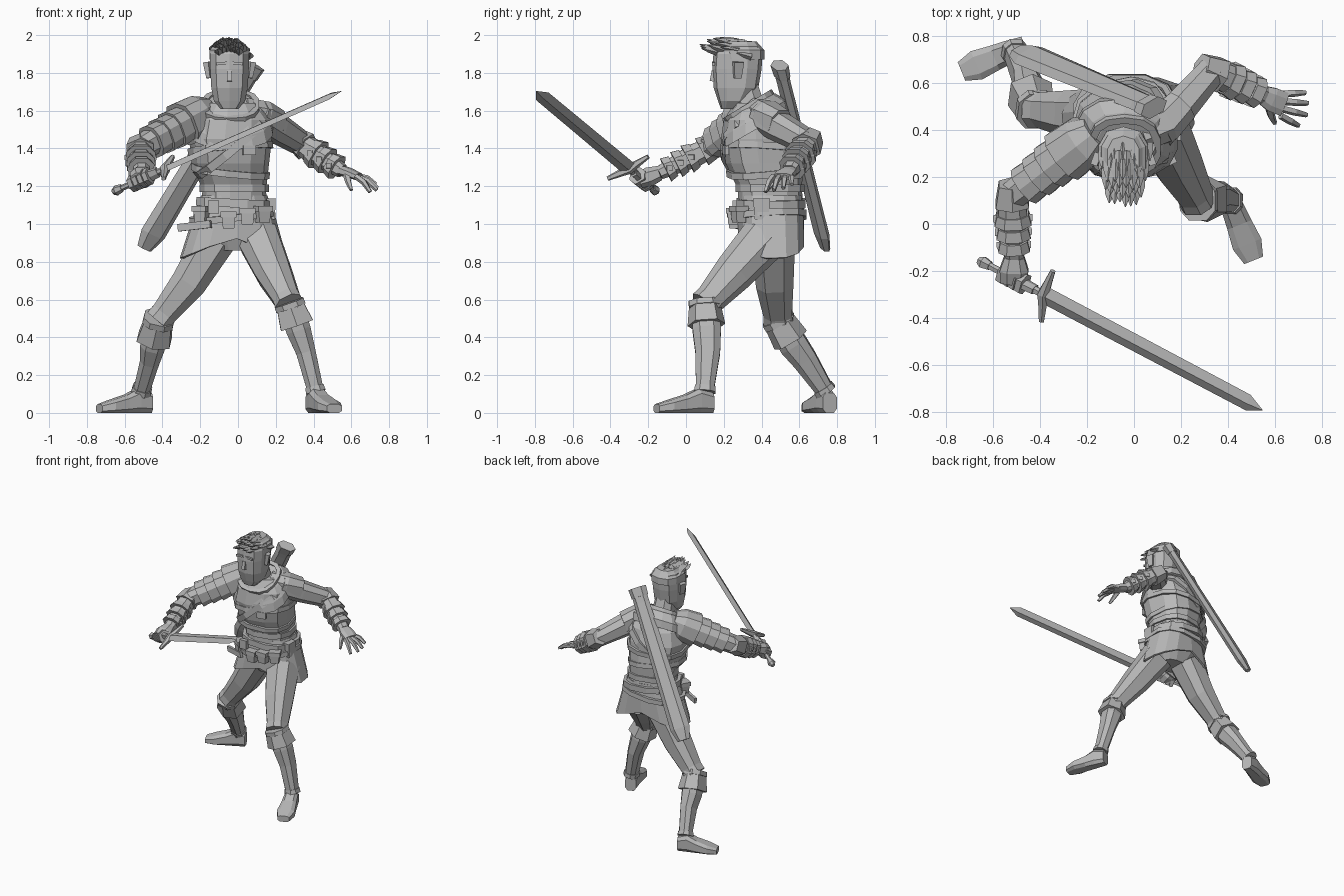
import bpy, bmesh, math, random
from mathutils import Vector, Euler

random.seed(4)
cube = bpy.data.objects.get("Cube")
if cube:
    bpy.data.objects.remove(cube, do_unlink=True)

grey = bpy.data.materials.new("plain_grey")
grey.use_nodes = True
tone = (0.48, 0.48, 0.48, 1)
grey.diffuse_color = tone
grey.node_tree.nodes["Principled BSDF"].inputs["Base Color"].default_value = tone
FORWARD, UP = Vector((0, -1, 0)), Vector((0, 0, 1))


def finish(name, bm):
    bmesh.ops.recalc_face_normals(bm, faces=bm.faces)
    data = bpy.data.meshes.new(name)
    bm.to_mesh(data)
    bm.free()
    data.materials.append(grey)
    obj = bpy.data.objects.new(name, data)
    bpy.context.collection.objects.link(obj)
    return obj


def skin(name, rings, caps=True, loop=False):
    """Join equal rings of points with quads."""
    bm = bmesh.new()
    rows = [[bm.verts.new(p) for p in r] for r in rings]
    pairs = list(zip(rows, rows[1:])) + ([(rows[-1], rows[0])] if loop else [])
    for low, high in pairs:
        for i in range(len(low)):
            j = (i + 1) % len(low)
            bm.faces.new((low[i], low[j], high[j], high[i]))
    if caps and not loop:
        bm.faces.new(rows[0][::-1])
        bm.faces.new(rows[-1])
    return finish(name, bm)


def ring(c, u, v, a, b, n, p=.8, phase=.5):
    """Squared-off ellipse around c."""
    def bend(s):
        return math.copysign(abs(s) ** p, s) if abs(s) > 1e-6 else 0
    turns = [(i + phase) * math.tau / n for i in range(n)]
    return [c + u * a * bend(math.cos(t)) + v * b * bend(math.sin(t)) for t in turns]


def limb(name, path, n=8, ref=FORWARD, along=None, p=.8, phase=.5):
    """Tube through (point, half width, half depth) stations."""
    pts = [Vector(s[0]) for s in path]
    rings = []
    for i, (c, a, b) in enumerate(path):
        t = along or (pts[min(i + 1, len(pts) - 1)] - pts[max(i - 1, 0)])
        t = t.normalized()
        v = (ref - t * ref.dot(t)).normalized()
        rings.append(ring(pts[i], v.cross(t), v, a, b, n, p, phase))
    return skin(name, rings)


def stack(name, rows, n=12, yaw=0, caps=True, p=.8):
    """Level rings given as (x, y, z, half width, half depth)."""
    m = Euler((0, 0, math.radians(yaw))).to_matrix()
    u, v = m.col[0], m.col[1]
    return skin(name, [ring(Vector(r[:3]), u, v, r[3], r[4], n, p) for r in rows], caps)


def band(name, c, rx, ry, h, rot=(0, 0, 0), t=.02, n=12):
    """Flat strap closed around the body."""
    m = Euler([math.radians(a) for a in rot]).to_matrix()
    u, v, w = m.col[0], m.col[1], m.col[2]
    c = Vector(c)
    edges = [(-h, -t), (-h, t), (h, t), (h, -t)]
    return skin(name, [ring(c + w * z / 2, u, v, rx + g / 2, ry + g / 2, n)
                       for z, g in edges], loop=True)


def block(name, c, size, rot=(0, 0, 0), taper=1):
    bm = bmesh.new()
    m = Euler([math.radians(a) for a in rot]).to_matrix()
    bmesh.ops.create_cube(bm, size=1)
    for v in bm.verts:
        k = taper if v.co.z < 0 else 1
        v.co = Vector(c) + m @ Vector((v.co.x * size[0] * k, v.co.y * size[1] * k, v.co.z * size[2]))
    return finish(name, bm)


def between(a, b, t):
    return Vector(a).lerp(Vector(b), t)


# Torso, hips and tunic skirt with a hem that dips at the sides
stack("torso", [(-.02, .45, 1.08, .17, .17), (-.02, .445, 1.18, .165, .165),
                (-.04, .415, 1.32, .2, .2), (-.04, .395, 1.45, .215, .205),
                (-.03, .385, 1.55, .2, .18), (-.03, .37, 1.64, .13, .11)], yaw=12)
stack("hips", [(-.01, .44, .86, .11, .09), (-.01, .45, .95, .19, .14), (-.02, .45, 1.1, .17, .15)])
skirt = stack("tunic_skirt", [(-.02, .45, 1.15, .175, .165), (-.02, .45, 1.05, .215, .175),
                              (-.025, .45, .93, .285, .175)], n=14, yaw=6, caps=False)
for v in skirt.data.vertices:
    if v.co.z < 1:
        v.co.z -= .11 * abs(v.co.x + .025) / .28
rim = skirt.modifiers.new("cloth", "SOLIDIFY")
rim.thickness = .015

# Mantle and collar, tipped forward
lean = Vector((0, -.5, .87))
limb("mantle", [((-.035, .37, 1.5), .225, .205), ((-.04, .365, 1.56), .215, .195),
                ((-.04, .345, 1.615), .165, .15), ((-.04, .335, 1.635), .115, .115)], n=14, along=lean)
band("collar", (-.04, .335, 1.62), .14, .135, .04, (31, 0, 0), .03, 14)
limb("left_shoulder", [((.02, .39, 1.59), .09, .085), ((.13, .43, 1.565), .09, .09),
                       ((.2, .5, 1.53), .078, .08)], ref=UP)

# Chest straps and belts
band("upper_chest_strap", (-.04, .405, 1.4), .212, .207, .035, (-4, -4, 12))
band("lower_chest_strap", (-.04, .42, 1.28), .195, .193, .035, (6, 5, 12))
band("shoulder_strap", (-.035, .4, 1.41), .235, .205, .045, (0, -40, 8))
band("waist_sash", (-.02, .445, 1.19), .17, .169, .04, (0, 0, 12))
band("waist_belt", (-.02, .45, 1.11), .195, .176, .045, (0, 3, 0), .025)
band("slung_belt", (-.03, .445, 1.04), .222, .186, .035, (3, -6, 0), .025)
block("belt_buckle", (-.13, .26, 1.09), (.06, .03, .07))
block("chest_buckle", (.06, .21, 1.39), (.07, .02, .05), (0, 0, 12))
block("belt_tail", (-.23, .29, .99), (.19, .02, .04), (0, -6, -25))
for i, (x, y, z, turn) in enumerate([(.05, .25, 1.04, 0), (.13, .28, 1.05, 25), (-.05, .255, 1.02, 0),
                                     (-.19, .3, 1.05, -30)]):
    block(f"pouch_{i}", (x, y, z), (.075, .065, .085), (0, 0, turn), .8)
    block(f"pouch_lid_{i}", (x, y, z + .03), (.085, .075, .03), (0, 0, turn))
block("left_hip_pouch", (.175, .4, 1.08), (.05, .09, .11), (0, 0, 0), .8)

# Head, ears, nose and brow
limb("neck", [((-.04, .36, 1.54), .09, .09), ((-.045, .3, 1.74), .075, .08)])
stack("head", [(-.045, y, z, a, b) for y, z, a, b in
               [(.225, 1.61, .05, .04), (.25, 1.65, .085, .08), (.265, 1.72, .1, .118),
                (.27, 1.82, .106, .13), (.275, 1.9, .108, .13), (.285, 1.94, .098, .11),
                (.29, 1.965, .06, .07)]], n=10, p=.75)
for side, label in ((1, "left"), (-1, "right")):
    block(f"{label}_ear", (-.045 + side * .112, .275, 1.815), (.03, .055, .085), (0, side * 8, side * 20), .7)
    block(f"{label}_brow", (-.045 + side * .04, .146, 1.85), (.06, .015, .015), (0, side * 5, 0))
block("nose", (-.045, .146, 1.785), (.022, .026, .06), (-8, 0, 0), 1.3)

# Spiky domed hair swept forward to a narrow fringe
stack("hair_cap", [(-.045, .29, 1.87, .11, .125), (-.045, .285, 1.92, .11, .13),
                   (-.045, .285, 1.965, .07, .09)], n=10)
for row in range(6):
    for col in range(6):
        x = (col - 2.5 + .5 * (row % 2)) * (.021 + .0028 * row)
        drop = x * x * 6 + (.04, .015, 0, 0, .005, .015)[row]
        base = Vector((x - .048, .165 + row * .036, 1.965 - drop))
        tip = base + Vector((x * .1, -.07 - random.random() * .025, .018 + random.random() * .012))
        limb(f"hair_spike_{row}_{col}", [(base, .024, .018), (between(base, tip, .5), .02, .013),
                                         (tip, .002, .002)], n=4, ref=UP, phase=0, p=1)

# Legs, boots and feet
legs = {
    "left": dict(hip=(.11, .41, .92), thigh=(.19, .25, .74), knee=(.275, .1, .57), shin=(.32, .11, .44),
                 calf=(.36, .115, .32), ankle=(.41, .1, .12), heel=(.4, .12), toe=(.51, -.155)),
    "right": dict(hip=(-.12, .46, .92), thigh=(-.26, .47, .69), knee=(-.42, .49, .49), shin=(-.45, .57, .36),
                  calf=(-.465, .63, .28), ankle=(-.51, .735, .12), heel=(-.48, .755), toe=(-.735, .65)),
}
for side, j in legs.items():
    limb(f"{side}_thigh", [(j["hip"], .118, .125), (j["thigh"], .1, .105),
                           (between(j["thigh"], j["knee"], .8), .075, .08), (j["knee"], .078, .085)])
    limb(f"{side}_boot", [(j["knee"], .07, .075), (j["shin"], .07, .08), (j["calf"], .055, .07),
                          (j["ankle"], .046, .05)])
    limb(f"{side}_boot_cuff", [(between(j["knee"], j["shin"], .05), .082, .085),
                               (between(j["knee"], j["shin"], .8), .1, .1)], n=6)
    limb(f"{side}_knee_strap", [(between(j["knee"], j["shin"], -.12), .085, .09),
                                (between(j["knee"], j["shin"], .1), .087, .09)])
    limb(f"{side}_ankle_strap", [(between(j["calf"], j["ankle"], .9), .053, .057),
                                 (between(j["calf"], j["ankle"], 1.05), .056, .06)])
    heel, toe = Vector((*j["heel"], 0)), Vector((*j["toe"], 0))
    profile = [(-.06, .042, .055), (.2, .052, .068), (.45, .058, .05), (.75, .068, .036), (1, .045, .024)]
    limb(f"{side}_foot", [(heel.lerp(toe, t) + UP * h * .96, w, h) for t, w, h in profile],
         ref=UP, along=toe - heel, p=.6)

# Arms with bracers
arms = {
    "left": ((.12, .41, 1.56), (.33, .65, 1.43), (.55, .55, 1.28)),
    "right": ((-.22, .35, 1.57), (-.52, .12, 1.4), (-.51, -.14, 1.27)),
}
for side, (shoulder, elbow, wrist) in arms.items():
    limb(f"{side}_upper_arm", [(between(shoulder, elbow, -.1), .08, .08), (between(shoulder, elbow, .4), .077, .08),
                               (elbow, .065, .065)], ref=UP)
    limb(f"{side}_forearm", [(between(elbow, wrist, -.12), .055, .055), (between(elbow, wrist, .3), .066, .066),
                             (wrist, .042, .038)], ref=UP)
    limb(f"{side}_elbow_guard", [(between(elbow, wrist, -.2), .06, .06),
                                 (between(elbow, wrist, .14), .08, .08)], ref=UP, n=6)
    axis = (Vector(wrist) - Vector(elbow)).normalized()
    outward = UP.cross(axis)
    for i in range(3):
        c = between(elbow, wrist, .28 + i * .22)
        r = .084 - i * .006
        limb(f"{side}_bracer_{i}", [(c, r * .85, r * .85), (c + axis * .045, r, r)], ref=UP)
        for k in (-1, 1):
            peg = c + outward * (r - .01) * k + axis * .025
            limb(f"{side}_bracer_buckle_{i}_{k}", [(peg, .022, .02), (peg + outward * k * .02, .02, .018)],
                 n=4, ref=UP)

# Layered shoulder armour on the right arm
shoulder, elbow, wrist = arms["right"]
limb("shoulder_dome", [(between(shoulder, elbow, t), r, r) for t, r in
                       [(-.2, .075), (-.03, .112), (.25, .122)]], n=10, ref=UP)
for i in range(3):
    t, r = .25 + i * .18, .106 - i * .007
    limb(f"shoulder_lame_{i}", [(between(shoulder, elbow, t), r * .93, r * .93),
                                (between(shoulder, elbow, t + .19), r, r)], n=10, ref=UP)

# Open left hand
limb("left_palm", [((.54, .555, 1.285), .04, .03), ((.59, .53, 1.27), .055, .026),
                   ((.64, .51, 1.25), .055, .02)], ref=UP)
tips = [(.73, .56, 1.21), (.74, .515, 1.19), (.735, .465, 1.18), (.7, .42, 1.17)]
for i, tip in enumerate(tips):
    root = Vector((.625, .555 - i * .031, 1.252))
    middle = between(root, tip, .55) + UP * .015
    limb(f"left_finger_{i}", [(root, .016, .016), (middle, .016, .016), (tip, .011, .011)], n=5, ref=UP)
limb("left_thumb", [((.575, .5, 1.26), .02, .018), ((.585, .46, 1.22), .016, .016),
                    ((.6, .43, 1.18), .01, .01)], n=5)

# Sword and the fist around its grip
pommel, point = Vector((-.65, -.16, 1.175)), Vector((.547, -.793, 1.703))
edge = Vector((.05, .22, .12)).normalized()


def sword(name, rows, **options):
    return limb(name, [(between(pommel, point, t), a, b) for t, a, b in rows], ref=edge, **options)


sword("sword_blade", [(.22, .016, .043), (.95, .013, .04), (1, .001, .002)], n=4, phase=0, p=1)
sword("sword_grip", [(.02, .015, .016), (.22, .017, .018)], n=6)
sword("sword_pommel", [(-.01, .015, .015), (.005, .027, .027), (.03, .02, .02)], n=6)
middle = between(pommel, point, .22)
bend = (point - pommel).normalized() * .02
limb("sword_guard", [(middle + edge * s * .125 + bend * abs(s), w, w) for s, w in
                     [(-1, .012), (-.4, .02), (0, .027), (.4, .02), (1, .012)]], n=6, ref=UP)
grip = between(pommel, point, .115)
limb("right_palm", [(wrist, .045, .042), (between(wrist, grip, .6), .065, .055),
                    (between(wrist, grip, 1.15), .06, .045)], ref=UP)
for i in range(4):
    t = .07 + i * .022
    sword(f"right_finger_{i}", [(t, .043, .046), (t + .019, .046, .049)], n=6)
sword("right_thumb", [(.12, .038, .02), (.19, .028, .02)], n=6)

# Scabbard slung on the back, its flat side turned outward
top, foot = Vector((.085, .495, 1.84)), Vector((-.49, .735, .88))
flat = Vector((.5, -.87, 0))
limb("scabbard", [(between(top, foot, t), w, d) for t, w, d in
                  [(0, .058, .034), (.1, .058, .03), (.93, .074, .03), (1.01, .045, .02)]],
     n=6, ref=flat, p=.9, phase=0)
limb("scabbard_mouth", [(top, .068, .041), (between(top, foot, .06), .064, .036)],
     n=6, ref=flat, p=.9, phase=0)
